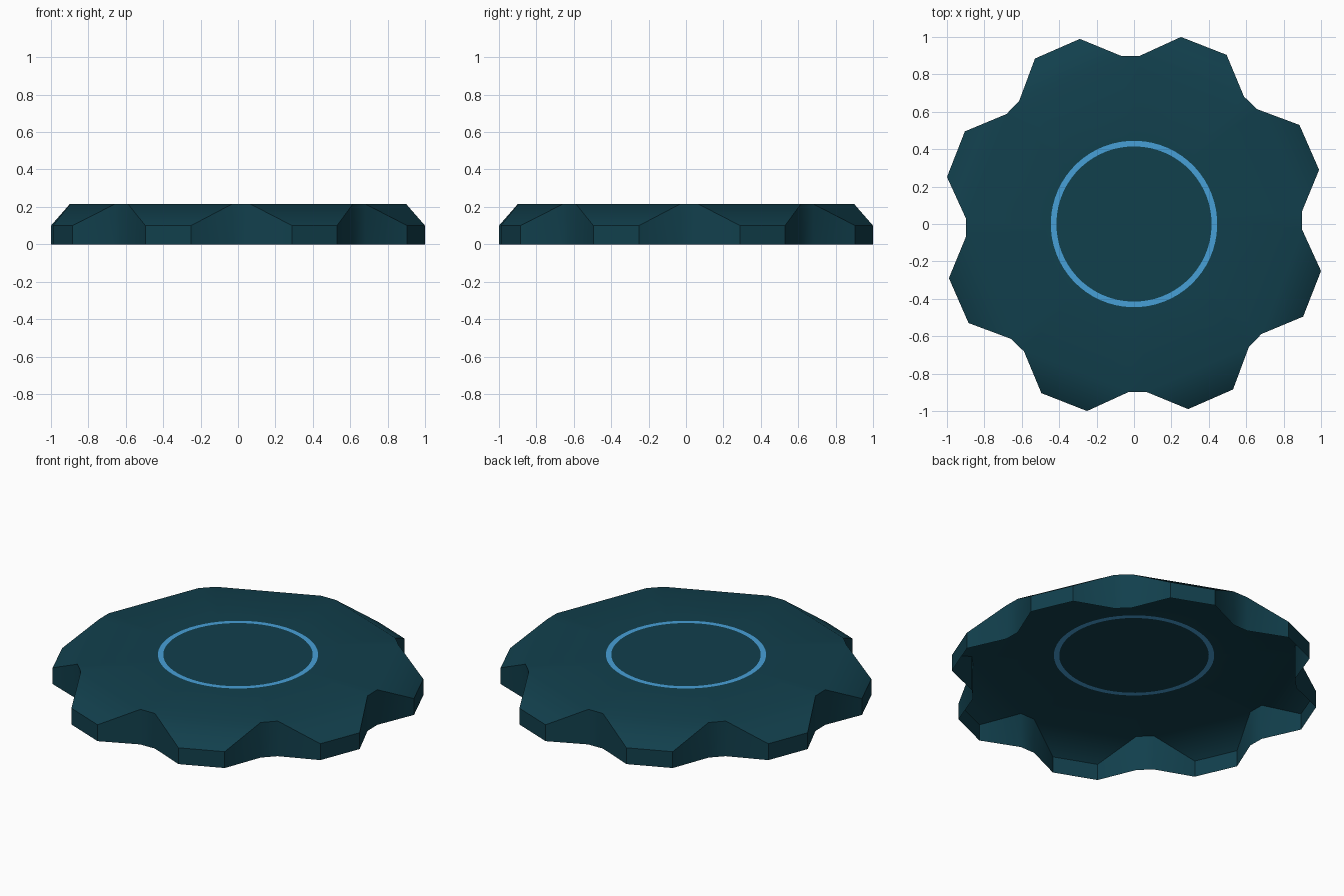
import bpy, bmesh, math

if "Cube" in bpy.data.objects:
    bpy.data.objects.remove(bpy.data.objects["Cube"])

TEETH = 8
TURN = math.radians(1.1)              # slight twist of the whole cog
TIP_R, TIP_A = 1.031, math.radians(15.2)
GAP_R, GAP_A = 0.90, math.radians(3.1)
TIP_Z, TOP_Z = 0.10, 0.215
RING_OUT, RING_IN, SEG = 0.445, 0.415, 64


def material(name, rgb):
    m = bpy.data.materials.new(name)
    m.diffuse_color = (*rgb, 1.0)
    m.use_nodes = True
    m.node_tree.nodes["Principled BSDF"].inputs["Base Color"].default_value = m.diffuse_color
    return m


bm = bmesh.new()


def vert(r, a, z):
    return bm.verts.new((r * math.cos(a + TURN), r * math.sin(a + TURN), z))


# Outline: two gap corners and two tooth corners per tooth, low and high
low, high = [], []
for t in range(TEETH):
    c = t * math.tau / TEETH
    step = math.tau / TEETH
    for r, a, z in ((GAP_R, -GAP_A, TOP_Z), (GAP_R, GAP_A, TOP_Z),
                    (TIP_R, TIP_A, TIP_Z), (TIP_R, step - TIP_A, TIP_Z)):
        low.append(vert(r, c + a, 0))
        high.append(vert(r, c + a, z))

# Side walls (underside stays open)
n = len(low)
for i in range(n):
    j = (i + 1) % n
    bm.faces.new((low[i], low[j], high[j], high[i]))

# Circles for the painted ring, half a step off so they line up with the gaps
step = math.tau / SEG
outer = [vert(RING_OUT, (i - 0.5) * step, TOP_Z) for i in range(SEG)]
inner = [vert(RING_IN, (i - 0.5) * step, TOP_Z) for i in range(SEG)]

# Top: sloped tooth faces and flat panels running in to the ring
per = SEG // TEETH
for t in range(TEETH):
    g0, g1, t0, t1 = high[4 * t:4 * t + 4]
    nxt = high[(4 * t + 4) % n]
    bm.faces.new((g1, t0, t1, nxt))
    arc = [outer[(t * per + k) % SEG] for k in range(per + 1)]
    bm.faces.new((g0, g1, arc[1], arc[0]))
    bm.faces.new([g1, nxt] + arc[:0:-1])

# Ring and centre disc
for i in range(SEG):
    j = (i + 1) % SEG
    f = bm.faces.new((outer[i], outer[j], inner[j], inner[i]))
    f.material_index = 1
bm.faces.new(inner)

for f in bm.faces:
    f.smooth = True
bm.normal_update()

mesh = bpy.data.meshes.new("scalloped_disc")
bm.to_mesh(mesh)
bm.free()
mesh.materials.append(material("dark teal", (0.0058, 0.050, 0.073)))
mesh.materials.append(material("light blue", (0.064, 0.35, 0.68)))
mesh.set_sharp_from_angle(angle=math.radians(40))
obj = bpy.data.objects.new("scalloped_disc", mesh)
bpy.context.collection.objects.link(obj)
